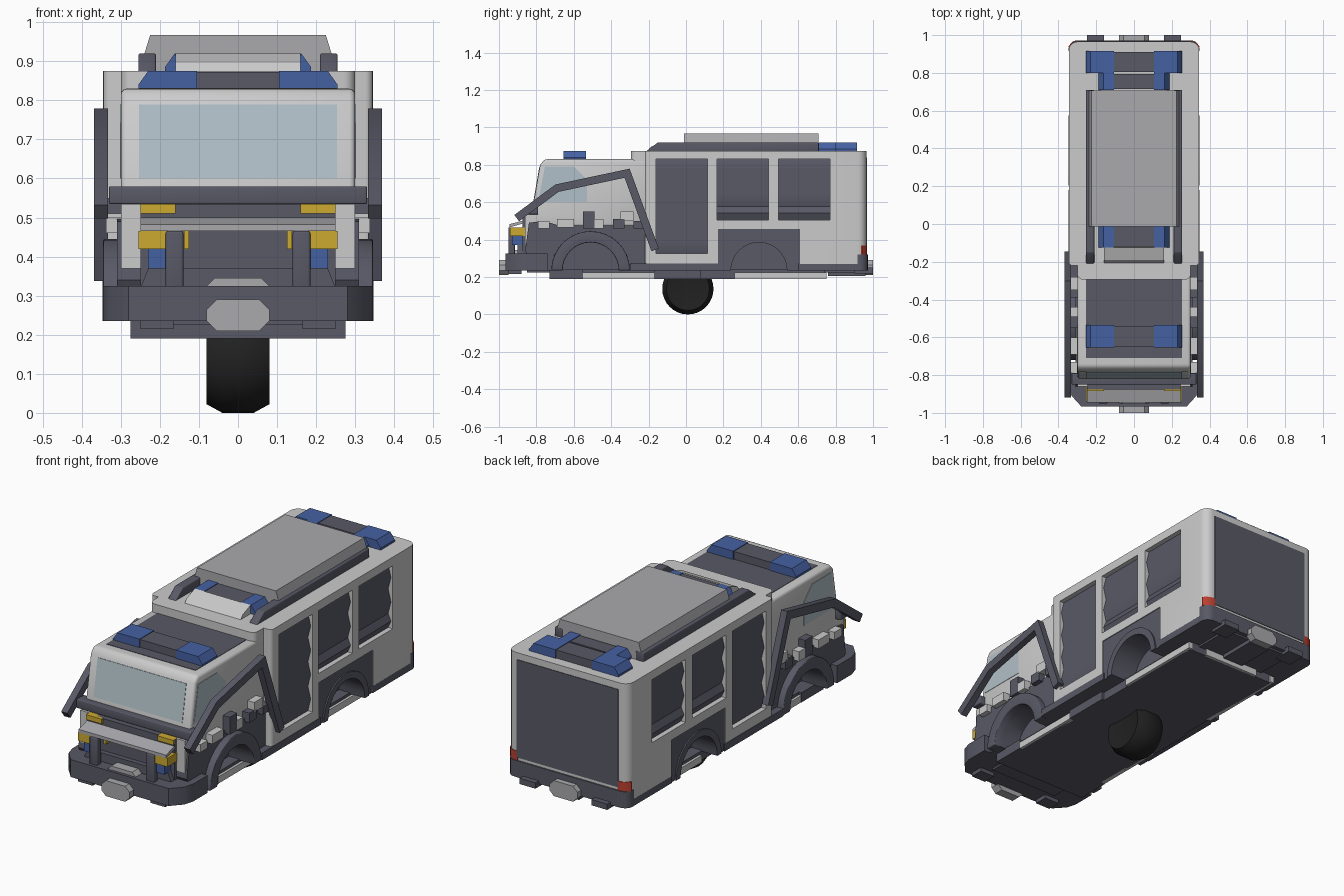
import bpy, bmesh, math
from mathutils import Vector

if "Cube" in bpy.data.objects:
    bpy.data.objects.remove(bpy.data.objects["Cube"])

COL = {"white": (.60, .60, .58), "grey": (.40, .40, .42), "dark": (.10, .10, .135), "black": (.015, .015, .015),
       "blue": (.06, .12, .36), "yellow": (.60, .40, .03), "red": (.50, .05, .03), "glass": (.44, .53, .58)}
MAT = {}
for n, c in COL.items():
    MAT[n] = bpy.data.materials.new(n)
    MAT[n].diffuse_color = (*c, 1)


def finish(name, bm, col, mirror=False, bevel=0):
    bmesh.ops.remove_doubles(bm, verts=bm.verts, dist=1e-5)
    bmesh.ops.recalc_face_normals(bm, faces=bm.faces)
    me = bpy.data.meshes.new(name)
    bm.to_mesh(me)
    bm.free()
    me.materials.append(MAT[col])
    ob = bpy.data.objects.new(name, me)
    bpy.context.collection.objects.link(ob)
    if bevel:
        m = ob.modifiers.new("bevel", 'BEVEL')
        m.width, m.segments = bevel, 3
    if mirror:
        ob.modifiers.new("mirror", 'MIRROR').use_mirror_merge = False
    return ob


def add_prism(bm, pts, axis, a, b):
    # extrude a 2D outline along one axis from a to b
    def at(p, t):
        return {"x": (t, *p), "y": (p[0], t, p[1]), "z": (*p, t)}[axis]
    lo = [bm.verts.new(at(p, a)) for p in pts]
    hi = [bm.verts.new(at(p, b)) for p in pts]
    bm.faces.new(lo)
    bm.faces.new(hi)
    for i in range(len(pts)):
        j = (i + 1) % len(pts)
        bm.faces.new((lo[i], lo[j], hi[j], hi[i]))


def prism(name, pts, axis, a, b, col, mirror=False, bevel=0):
    bm = bmesh.new()
    add_prism(bm, pts, axis, a, b)
    return finish(name, bm, col, mirror, bevel)


def rect(u0, u1, v0, v1):
    return [(u0, v0), (u1, v0), (u1, v1), (u0, v1)]


def box(name, x0, x1, y0, y1, z0, z1, col, mirror=False, bevel=0):
    return prism(name, rect(x0, x1, y0, y1), "z", z0, z1, col, mirror, bevel)


def arc(cy, cz, r, a0, a1, n=16):
    return [(cy + r * math.cos(math.radians(a0 + (a1 - a0) * i / n)),
             cz + r * math.sin(math.radians(a0 + (a1 - a0) * i / n))) for i in range(n + 1)]


def rrect(x, y0, y1, r0, r1):
    # rounded rectangle plan, front radius r0, rear radius r1
    return (arc(x - r1, y1 - r1, r1, 0, 90, 5) + arc(-x + r1, y1 - r1, r1, 90, 180, 5)
            + arc(-x + r0, y0 + r0, r0, 180, 270, 5) + arc(x - r0, y0 + r0, r0, 270, 360, 5))


def octagon(w, z0, z1, c):
    return [(-w, z0 + c), (-w + c, z0), (w - c, z0), (w, z0 + c), (w, z1 - c), (w - c, z1), (-w + c, z1), (-w, z1 - c)]


# rear box body with shutter and wheel panel recesses
SHUTTERS = [(-.16, .115, .325), (.165, .44, .505), (.495, .77, .505)]
body = prism("rear_body", rrect(.345, -.22, .965, .02, .045), "z", .27, .875, "white")
bm = bmesh.new()
for s in (-1, 1):
    for y0, y1, z0 in SHUTTERS:
        add_prism(bm, rect(y0, y1, z0, .83), "x", s * .315, s * .4)
    add_prism(bm, rect(.17, .61, .2, .457), "x", s * .19, s * .4)
cutter = finish("recess_cutter", bm, "white")
cutter.hide_render = True
m = body.modifiers.new("recess", 'BOOLEAN')
m.object, m.solver = cutter, 'EXACT'

# roller shutters with ridged slats
for k, (y0, y1, z0) in enumerate(SHUTTERS):
    zs = [z for z in (.83, .704, .578, .452) if z > z0 + .01] + [z0]
    pts = [(.31, z0), (.31, .83)]
    for hi, lo in zip(zs, zs[1:]):
        pts += [(.319, hi), (.335, hi - .063 if hi - lo > .1 else (hi + lo) / 2)]
    pts.append((.319, z0))
    prism(f"shutter_{k}", pts, "y", y0, y1, "dark", True)
box("rear_door_panel", -.29, .29, .955, .968, .335, .84, "dark")
prism("tail_light", [(.347, .935), (.347, .92 + .02), (.333, .957), (.305, .968), (.285, .968), (.285, .935)],
      "z", .32, .368, "red", True)

# cab
prism("cab", [(-.83, .47), (-.825, .54), (-.78, .80), (-.755, .83), (-.2, .83), (-.2, .47)],
      "x", -.30, .30, "white", bevel=.015)
prism("cab_rear_lip", rrect(.30, -.295, -.1, .03, .01), "z", .82, .875, "white")
box("cab_roof_panel", -.255, .255, -.71, -.295, .80, .832, "dark")
prism("windshield", [(-.817, .6), (-.784, .79), (-.77, .79), (-.80, .6)], "x", -.253, .253, "glass")
prism("side_window", [(-.79, .6), (-.755, .79), (-.60, .79), (-.53, .72), (-.53, .6)], "x", .29, .302, "glass", True)
box("front_visor", -.33, .33, -.85, -.79, .535, .58, "dark", bevel=.004)

# front end: grille, hood plate, lamps and guard bars
box("grille", -.25, .25, -.875, -.78, .32, .535, "dark")
box("front_corner", .25, .30, -.86, -.78, .37, .535, "white", True)
prism("hood_plate", [(-.945, .465), (-.84, .495), (-.84, .51), (-.945, .482)], "x", -.25, .25, "grey")
box("upper_lamp", .16, .25, -.885, -.84, .51, .535, "yellow", True)
box("headlight", .18, .255, -.94, -.82, .42, .465, "yellow", True)
box("inner_lamp", .125, .138, -.90, -.86, .42, .465, "yellow", True)
box("blue_lamp", .18, .23, -.93, -.85, .37, .42, "blue", True)
box("guard_bar", .14, .185, -.95, -.915, .31, .465, "dark", True, .006)
prism("grille_apron", [(-.25, .32), (.25, .32), (.23, .37), (-.23, .37)], "y", -.90, -.86, "dark")
prism("front_bumper", [(-.345, -.74), (-.345, -.86), (-.33, -.91), (-.28, -.965), (.28, -.965),
                       (.33, -.91), (.345, -.86), (.345, -.74)], "z", .235, .325, "dark")
prism("front_winch", octagon(.08, .21, .29, .025), "y", -1, -.95, "grey")
prism("front_winch_top", [(-.08, .325), (-.06, .345), (.06, .345), (.08, .325)], "y", -.95, -.90, "grey")

# front fenders, wheel arches and rear wheel panels
FY, RY, WZ = -.51, .39, .235
prism("front_fender", [(-.80, WZ), (-.86, .34), (-.84, .49), (-.76, .50), (-.68, .475), (-.2, .475), (-.2, WZ)]
      + arc(FY, WZ, .15, 0, 180), "x", .19, .31, "dark", True)
prism("front_arch", arc(FY, WZ, .21, 180, 0) + arc(FY, WZ, .15, 0, 180), "x", .2, .345, "dark", True, .004)
prism("rear_wheel_panel", [(.17, WZ), (.17, .457), (.61, .457), (.61, WZ)]
      + arc(RY, WZ, .15, 0, 180), "x", .19, .34, "dark", True)
prism("rear_arch", arc(RY, WZ, .185, 180, 0) + arc(RY, WZ, .15, 0, 180), "x", .3, .347, "dark", True)

# chassis and underside
box("chassis_core", -.2, .2, -.85, .95, .225, .45, "dark")
box("side_sill", .19, .347, -.30, .18, .235, .272, "dark", True)
prism("rear_base", rrect(.345, .60, .97, .01, .045), "z", .235, .272, "dark")
prism("rear_bumper", rrect(.346, .91, .972, .01, .045), "z", .235, .32, "dark")
box("belly_plate", -.26, .26, -.60, .74, .19, .24, "dark")
box("belly_front", -.275, .275, -.73, -.55, .19, .24, "dark")
box("belly_side_front", .25, .273, -.55, -.17, .19, .225, "white", True)
box("belly_side_rear", .25, .273, .26, .75, .19, .225, "white", True)
box("belly_rear_edge", -.16, .16, .735, .75, .19, .225, "white")
box("belly_tab", .2, .275, -.17, .08, .19, .24, "dark", True)
box("front_tow_foot", .165, .25, -.95, -.88, .215, .24, "dark", True)
box("rear_tow_foot", .16, .25, .90, 1.0, .22, .25, "dark", True)
prism("rear_tow_hitch", octagon(.08, .21, .29, .025), "y", .96, 1.0, "grey")
box("rear_hitch_mount", -.06, .06, .76, .96, .205, .24, "dark")

# single wheel under the centre
bm = bmesh.new()
rings = []
for x, r in [(-.07, .07), (-.08, .115), (-.04, .137), (.04, .137), (.08, .115), (.07, .07)]:
    rings.append([bm.verts.new((x, .01 + p[0], p[1])) for p in arc(0, .137, r, 0, 360, 32)[:-1]])
for a, b in zip(rings, rings[1:]):
    for i in range(32):
        bm.faces.new((a[i], a[(i + 1) % 32], b[(i + 1) % 32], b[i]))
bm.faces.new(rings[0])
bm.faces.new(rings[-1])
finish("wheel", bm, "black")

# bent side arms
path = [Vector(p) for p in [(-.905, .515), (-.69, .675), (-.315, .755), (-.165, .345)]]
left, right = [], []
for i, p in enumerate(path):
    ds = [(path[j + 1] - path[j]).normalized() for j in (i - 1, i) if 0 <= j < len(path) - 1]
    ns = [Vector((-d.y, d.x)) for d in ds]
    n = sum(ns, Vector((0, 0))).normalized()
    n *= .021 / n.dot(ns[0])
    left.append(tuple(p + n))
    right.append(tuple(p - n))
prism("side_arm", left + right[::-1], "x", .333, .368, "dark", True)

# equipment blocks on the cab sides
BLOCKS = [(-.69, -.60, .465, .51, "white"), (-.55, -.49, .46, .55, "dark"), (-.49, -.44, .46, .51, "white"),
          (-.39, -.33, .46, .51, "dark"), (-.35, -.28, .50, .55, "white"), (-.28, -.2, .46, .50, "dark"),
          (-.79, -.73, .46, .50, "white")]
for k, (y0, y1, z0, z1, c) in enumerate(BLOCKS):
    box(f"side_block_{k}", .29, .338, y0, y1, z0, z1, c, True)


# light bars
def lightbar(name, y0, y1, z, w):
    h, c = z + .045, .105
    prism(name + "_centre", rect(-c, c, z - .01, h - .003), "y", y0 + .005, y1 - .005, "dark")
    prism(name + "_lens", [(c, z - .01), (w, z - .01), (w, z + .01), (w - .025, h), (c, h)], "y", y0, y1, "blue", True)


lightbar("cab_lightbar", -.655, -.535, .83, .255)
lightbar("mid_lightbar", -.125, 0, .875, .187)
lightbar("rear_lightbar", .80, .915, .875, .255)
lightbar("rear_inner_lightbar", .71, .80, .875, .187)

# roof rails, cover and wedge
prism("roof_rail", [(-.215, .87), (-.15, .92), (.71, .92), (.71, .87)], "x", .21, .255, "dark", True, .005)
prism("roof_cover", [(-.21, .87), (.21, .87), (.21, .918), (.24, .918), (.225, .967), (-.225, .967),
                     (-.24, .918), (-.21, .918)], "y", -.012, .708, "grey")
prism("roof_wedge", [(-.21, .87), (-.19, .895), (-.125, .92), (-.12, .87)], "x", -.16, .16, "white")

# bake modifiers and shade
bpy.ops.object.select_all(action='SELECT')
bpy.context.view_layer.objects.active = body
bpy.ops.object.convert(target='MESH')
bpy.data.objects.remove(cutter)
bpy.ops.object.shade_smooth_by_angle(angle=math.radians(30))

for m in bpy.data.materials:
    if m.users and not m.is_grease_pencil:
        m.use_nodes = True
        m.node_tree.nodes["Principled BSDF"].inputs["Base Color"].default_value = m.diffuse_color
